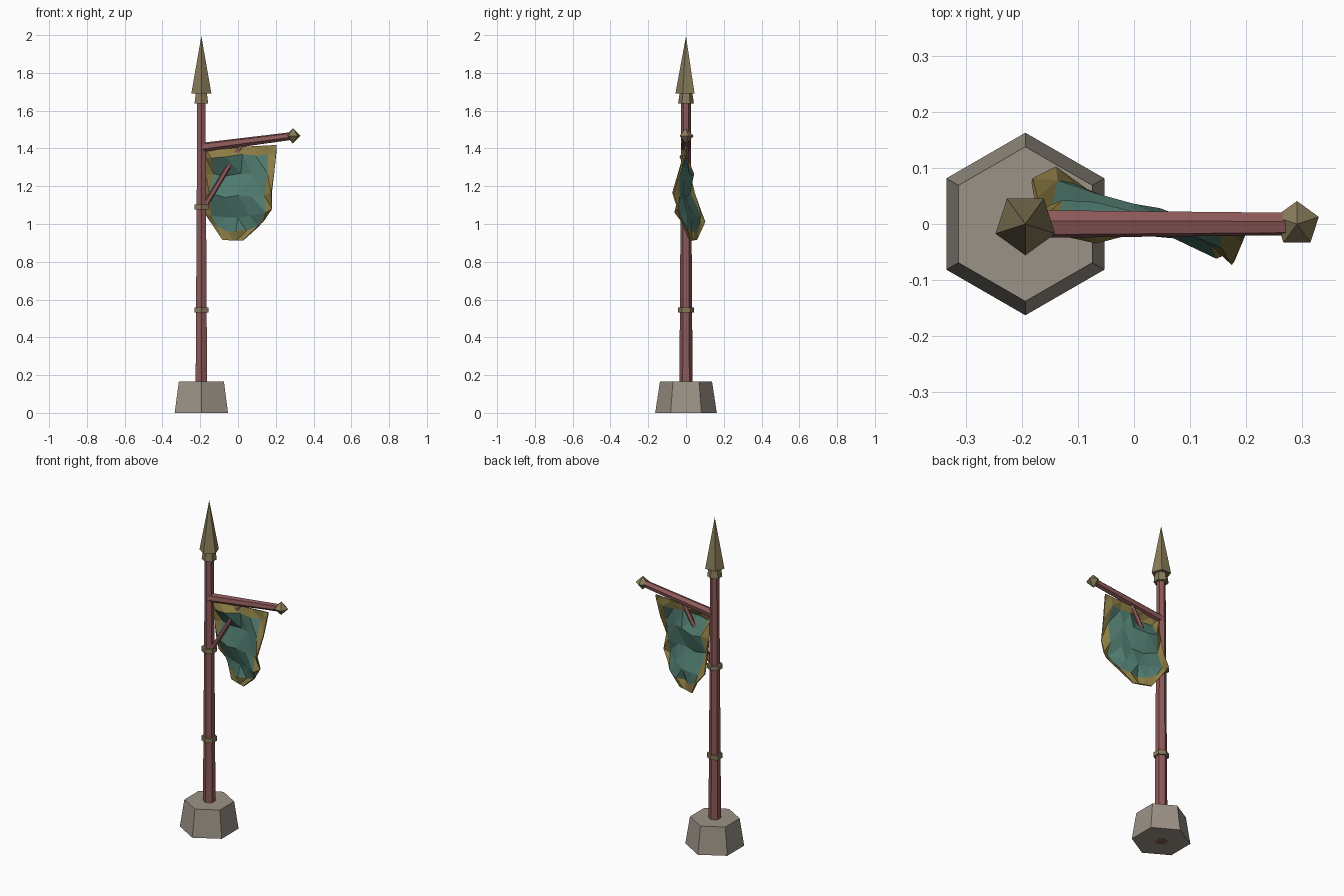
import bpy, bmesh, math, random
from mathutils import Vector

if "Cube" in bpy.data.objects:
    bpy.data.objects.remove(bpy.data.objects["Cube"])

random.seed(4)
PX = -0.194  # pole axis


def material(name, rgb):
    m = bpy.data.materials.new(name)
    m.diffuse_color = (*rgb, 1)
    m.use_nodes = True
    m.node_tree.nodes["Principled BSDF"].inputs["Base Color"].default_value = m.diffuse_color
    return m


STONE = material("stone", (0.33, 0.29, 0.24))
WOOD = material("red_wood", (0.27, 0.10, 0.10))
BRASS = material("brass", (0.25, 0.20, 0.10))
GREEN = material("green_cloth", (0.08, 0.20, 0.16))
GOLD = material("gold_trim", (0.27, 0.21, 0.06))


def rod(name, a, b, r1, r2, mat, sides=6, turn=0.0):
    """Tapered prism from a to b; 'turn' rotates the section about its axis."""
    a, b = Vector(a), Vector(b)
    bm = bmesh.new()
    bmesh.ops.create_cone(bm, cap_ends=True, segments=sides, radius1=r1,
                          radius2=r2, depth=(b - a).length)
    # start with a vertex on -y for the given turn of zero
    for v in bm.verts:
        c, s = math.cos(turn), math.sin(turn)
        v.co = Vector((v.co.x * c - v.co.y * s, v.co.x * s + v.co.y * c, v.co.z))
    me = bpy.data.meshes.new(name)
    bm.to_mesh(me)
    bm.free()
    me.materials.append(mat)
    ob = bpy.data.objects.new(name, me)
    ob.location = (a + b) / 2
    ob.rotation_euler = (0, math.atan2(b.x - a.x, b.z - a.z), 0)
    bpy.context.collection.objects.link(ob)
    return ob


def upright(name, z1, z2, r1, r2, mat, sides=6, turn=0.0):
    return rod(name, (PX, 0, z1), (PX, 0, z2), r1, r2, mat, sides, turn)


# Base, pole and rings
upright("stone_base", 0, 0.165, 0.163, 0.138, STONE)
upright("pole", -0.0005, 1.66, 0.036, 0.025, WOOD)
for i, z in enumerate((0.545, 1.09)):
    upright(f"pole_ring_{i + 1}", z - 0.0135, z + 0.0135, 0.043, 0.043, BRASS)

# Spear finial
upright("spear_collar", 1.637, 1.70, 0.042, 0.033, BRASS)
upright("spear_tip", 1.69, 1.995, 0.056, 0.0, BRASS, 5, math.pi)

# Cross arm with brace and knob
rod("cross_arm", (PX, 0, 1.404), (0.285, 0, 1.466), 0.026, 0.021, WOOD, 6, 0.3)
rod("arm_brace", (-0.185, 0, 1.08), (0.022, 0, 1.425), 0.015, 0.013, WOOD, 5)
bm = bmesh.new()
bmesh.ops.create_uvsphere(bm, u_segments=5, v_segments=2, radius=0.041)
me = bpy.data.meshes.new("arm_knob")
bm.to_mesh(me)
bm.free()
me.materials.append(BRASS)
knob = bpy.data.objects.new("arm_knob", me)
knob.location = (0.291, 0, 1.467)
bpy.context.collection.objects.link(knob)

# Cloth: each row is left edge (x, y, z), right edge (x, y, z), sag in the middle
rows = [
    ((-0.172, 0.000, 1.398), (0.205, 0.000, 1.418), 0.000),
    ((-0.168, 0.005, 1.350), (0.202, -0.010, 1.375), 0.000),
    ((-0.172, 0.020, 1.260), (0.193, -0.030, 1.280), 0.010),
    ((-0.175, 0.045, 1.160), (0.177, -0.070, 1.165), 0.020),
    ((-0.182, 0.078, 1.065), (0.180, -0.042, 1.080), 0.035),
    ((-0.142, 0.100, 1.010), (0.135, -0.022, 1.015), 0.055),
    ((-0.080, 0.055, 0.915), (0.025, 0.020, 0.912), 0.000),
]
cols = (0, 0.1, 0.3, 0.5, 0.7, 0.9, 1)
last = len(cols) - 1
bm = bmesh.new()
grid = []
for j, (l, r, sag) in enumerate(rows):
    line = []
    for i, u in enumerate(cols):
        p = Vector(l).lerp(Vector(r), u)
        p.z -= sag * math.sin(math.pi * u)
        if 0 < j < len(rows) - 1 and 0 < i < last:  # crumpled folds
            p.y += 0.022 * math.sin(3.2 * j + 4.5 * u) + random.uniform(-0.014, 0.014)
            p.x += random.uniform(-0.012, 0.012)
            p.z += random.uniform(-0.012, 0.012)
        line.append(bm.verts.new(p))
    grid.append(line)
for j in range(len(rows) - 1):
    for i in range(last):
        f = bm.faces.new((grid[j][i], grid[j + 1][i], grid[j + 1][i + 1], grid[j][i + 1]))
        f.material_index = int(i in (0, last - 1) or j in (0, len(rows) - 2))
bmesh.ops.triangulate(bm, faces=bm.faces)
me = bpy.data.meshes.new("banner_cloth")
bm.to_mesh(me)
bm.free()
me.materials.append(GREEN)
me.materials.append(GOLD)
cloth = bpy.data.objects.new("banner_cloth", me)
bpy.context.collection.objects.link(cloth)
solid = cloth.modifiers.new("thickness", "SOLIDIFY")
solid.thickness = 0.008
solid.offset = 0
